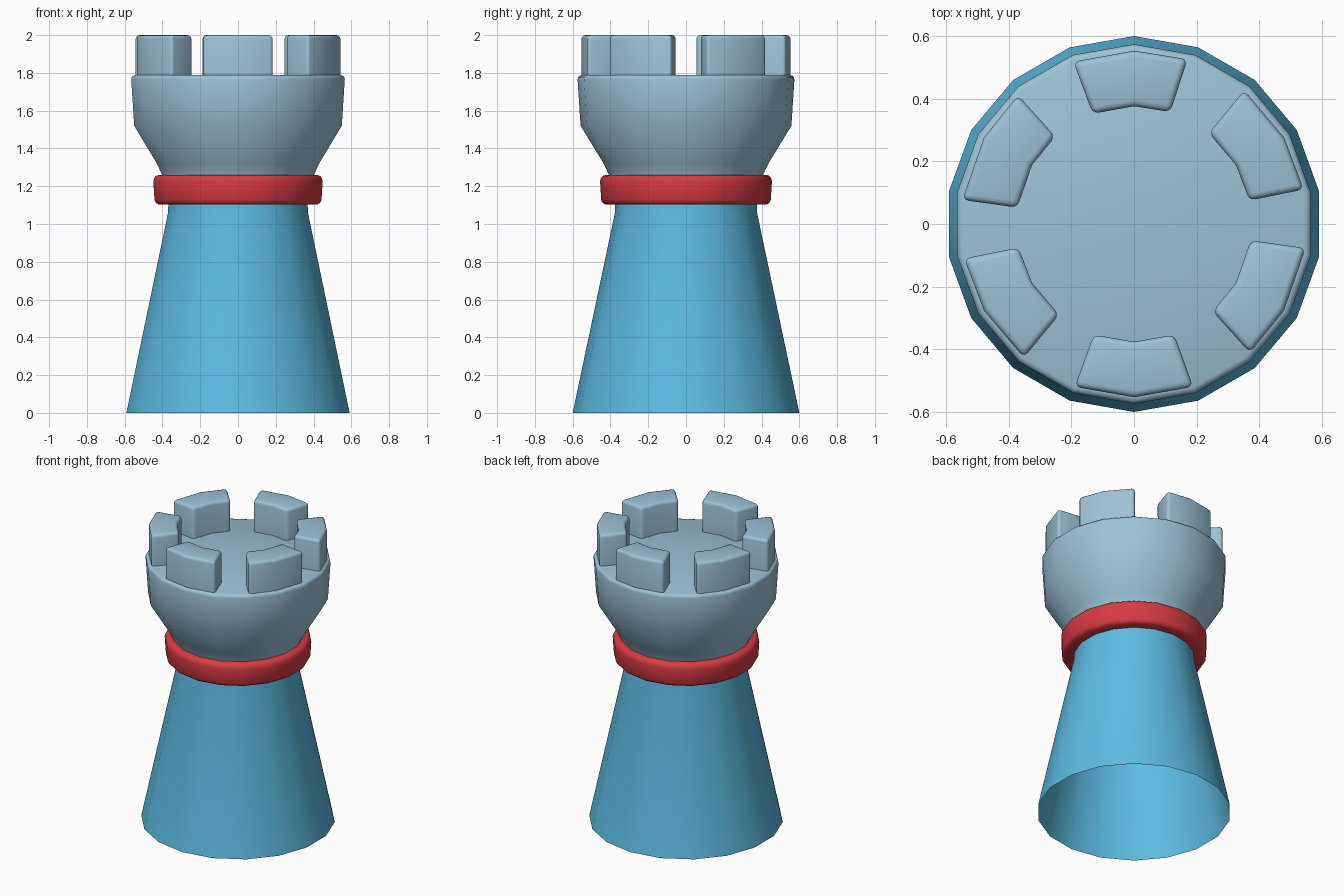
import bpy, bmesh, math

if "Cube" in bpy.data.objects:
    bpy.data.objects.remove(bpy.data.objects["Cube"])

SIDES = 18


def lin(c):
    c /= 255
    return c / 12.92 if c <= 0.04045 else ((c + 0.055) / 1.055) ** 2.4


def material(name, r, g, b):
    m = bpy.data.materials.new(name)
    m.diffuse_color = (lin(r), lin(g), lin(b), 1)
    m.use_nodes = True
    m.node_tree.nodes["Principled BSDF"].inputs["Base Color"].default_value = m.diffuse_color
    return m


def finish(bm, name, mat, angle=35):
    bmesh.ops.recalc_face_normals(bm, faces=bm.faces)
    me = bpy.data.meshes.new(name)
    bm.to_mesh(me)
    bm.free()
    me.materials.append(mat)
    ob = bpy.data.objects.new(name, me)
    bpy.context.collection.objects.link(ob)
    bpy.ops.object.select_all(action='DESELECT')
    ob.select_set(True)
    bpy.context.view_layer.objects.active = ob
    bpy.ops.object.shade_smooth_by_angle(angle=math.radians(angle))
    return ob


def polar(r, deg, z):
    a = math.radians(deg)
    return (r * math.cos(a), r * math.sin(a), z)


def lathe(name, profile, mat, cap=False, angle=35):
    """Revolve (radius, height) points into an open shell, optionally capped at the end."""
    bm = bmesh.new()
    rings = [[bm.verts.new(polar(r, 90 + 360 * i / SIDES, z)) for i in range(SIDES)]
             for r, z in profile]
    for a, b in zip(rings, rings[1:]):
        for i in range(SIDES):
            j = (i + 1) % SIDES
            bm.faces.new((a[i], a[j], b[j], b[i]))
    if cap:
        bm.faces.new(rings[-1])
    return finish(bm, name, mat, angle)


def merlon(name, a0, a1, mid, mat):
    """Curved wall block with one bend in the middle and rounded edges."""
    bm = bmesh.new()
    outline = [(0.553, a0), (0.553, mid), (0.553, a1), (0.376, a1), (0.376, mid), (0.376, a0)]
    low = [bm.verts.new(polar(r, a, 1.775)) for r, a in outline]
    top = [bm.verts.new(polar(r, a, 2.0)) for r, a in outline]
    bm.faces.new(low)
    bm.faces.new(top)
    for i in range(6):
        j = (i + 1) % 6
        bm.faces.new((low[i], low[j], top[j], top[i]))
    bmesh.ops.recalc_face_normals(bm, faces=bm.faces)
    # round the top rim and the four upright corners
    edges = [e for e in bm.edges
             if all(v.co.z > 1.9 for v in e.verts) and len(e.link_faces) == 2
             or (abs(e.verts[0].co.z - e.verts[1].co.z) > 0.1 and e.calc_face_angle() > 0.8)]
    bmesh.ops.bevel(bm, geom=edges, offset=0.02, segments=3, profile=0.5, affect='EDGES')
    return finish(bm, name, mat, 40)


blue = material("sky_blue", 92, 187, 225)
red = material("red", 216, 58, 66)
grey = material("pale_blue_grey", 156, 195, 214)

# tapered body, open underneath
lathe("body", [(0.6, 0), (0.376, 1.06), (0.374, 1.12)], blue)

# rounded collar ring
lathe("collar", [(0.37, 1.103), (0.427, 1.103), (0.441, 1.112), (0.449, 1.128),
                 (0.455, 1.225), (0.451, 1.243), (0.442, 1.254), (0.426, 1.26),
                 (0.37, 1.26)], red, angle=50)

# flared head with a flat floor
lathe("head", [(0.40, 1.23), (0.408, 1.26), (0.436, 1.32), (0.558, 1.52), (0.574, 1.765),
               (0.571, 1.777), (0.565, 1.784), (0.554, 1.788)], grey, cap=True, angle=50)

# six battlements, slightly irregular spacing
spans = [(72, 110.5), (132, 172), (191.5, 230.5), (250, 290), (312, 352), (11.5, 50.5)]
for i, (a0, a1) in enumerate(spans):
    merlon(f"battlement_{i + 1}", a0, a1, 90 + 60 * i, grey)
